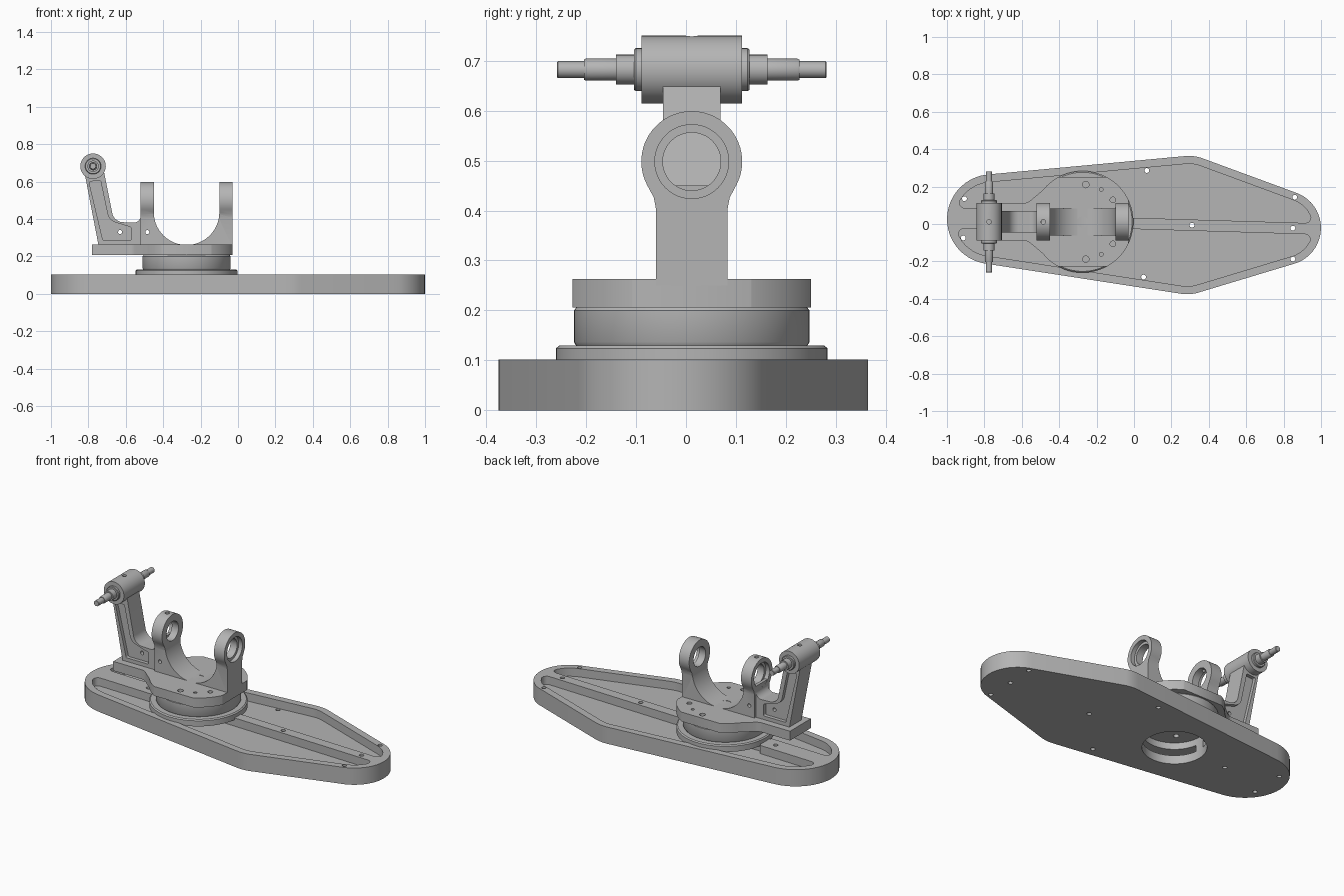
import bpy, bmesh
from math import sin, cos, pi, tan, radians
from mathutils import Vector
from mathutils.geometry import convex_hull_2d

if "Cube" in bpy.data.objects:
    bpy.data.objects.remove(bpy.data.objects["Cube"])

metal = bpy.data.materials.new("grey_metal")
metal.use_nodes = True
GREY = (0.46, 0.46, 0.46, 1)
metal.diffuse_color = GREY
metal.node_tree.nodes["Principled BSDF"].inputs["Base Color"].default_value = GREY

TX, CY = -0.275, 0.0115      # turntable axis and the mid-plane of the upper parts


def to_3d(axis, u, v, w):
    return {"x": (w, u, v), "y": (u, w, v), "z": (u, v, w)}[axis]


def finish(name, bm):
    bmesh.ops.remove_doubles(bm, verts=bm.verts, dist=1e-5)
    bmesh.ops.recalc_face_normals(bm, faces=bm.faces)
    mesh = bpy.data.meshes.new(name)
    bm.to_mesh(mesh)
    bm.free()
    obj = bpy.data.objects.new(name, mesh)
    bpy.context.collection.objects.link(obj)
    mesh.materials.append(metal)
    return obj


def prism(name, points, axis, lo, hi):
    bm = bmesh.new()
    low = [bm.verts.new(to_3d(axis, p[0], p[1], lo)) for p in points]
    high = [bm.verts.new(to_3d(axis, p[0], p[1], hi)) for p in points]
    bm.faces.new(low)
    bm.faces.new(high)
    for i in range(len(points)):
        j = (i + 1) % len(points)
        bm.faces.new((low[i], low[j], high[j], high[i]))
    return finish(name, bm)


def circle(u, v, r, n=48, start=0.0, end=2 * pi):
    full = end - start > 6.28
    steps = n if full else n - 1
    return [Vector((u + r * cos(start + (end - start) * i / steps),
                    v + r * sin(start + (end - start) * i / steps))) for i in range(n)]


def rod(axis, u, v, r, lo, hi, n=32):
    return prism("cutter", circle(u, v, r, n), axis, lo, hi)


def lathe(name, profile, axis, u, v, n=64):
    # Spin a (radius, height) profile around an axis
    bm = bmesh.new()
    rings = [[bm.verts.new(to_3d(axis, p.x, p.y, h)) for p in circle(u, v, max(r, 1e-7), n)]
             for r, h in profile]
    for a, b in zip(rings, rings[1:]):
        for i in range(n):
            j = (i + 1) % n
            bm.faces.new((a[i], a[j], b[j], b[i]))
    return finish(name, bm)


def rounded(corners, n=10):
    # Polygon from (u, v, fillet radius) corners
    out = []
    for i, (u, v, r) in enumerate(corners):
        p = Vector((u, v))
        a = (Vector(corners[i - 1][:2]) - p).normalized()
        b = (Vector(corners[(i + 1) % len(corners)][:2]) - p).normalized()
        if r == 0:
            out.append(p)
            continue
        half = a.angle(b) / 2
        centre = p + (a + b).normalized() * (r / sin(half))
        s, e = p + a * r / tan(half) - centre, p + b * r / tan(half) - centre
        for k in range(n + 1):
            out.append(centre + s.lerp(e, k / n).normalized() * r)
    return out


def hull(circles):
    pts = [p for c in circles for p in circle(*c)]
    return [pts[i] for i in convex_hull_2d(pts)]


def clip(points, nu, nv, d):
    # Keep the part of a convex polygon where n . p <= d
    n = Vector((nu, nv))
    out = []
    for i, q in enumerate(points):
        p = points[i - 1]
        dp, dq = n.dot(p) - d, n.dot(q) - d
        if dp * dq < 0:
            out.append(p.lerp(q, dp / (dp - dq)))
        if dq <= 0:
            out.append(q)
    return out


def boolean(obj, others, operation="DIFFERENCE"):
    bpy.context.view_layer.objects.active = obj
    for other in others:
        mod = obj.modifiers.new("cut", "BOOLEAN")
        mod.operation, mod.solver, mod.object = operation, "EXACT", other
        bpy.ops.object.modifier_apply(modifier=mod.name)
        bpy.data.objects.remove(other)


# Base plate: hull of end circles and mid shoulders
def base_outline(inset):
    return hull([(-0.76, 0, 0.24 - inset), (0.8, 0, 0.2 - inset),
                 (0.29, 0.16, 0.21 - inset), (0.29, -0.16, 0.21 - inset)])


base = prism("base_plate", base_outline(0), "z", 0, 0.102)


# Recessed pockets, rounded at their corners
def pocket(side, rib, line_start, line_end, r=0.028):
    a, b = Vector(line_start), Vector(line_end)
    d = (b - a).normalized()
    n = Vector((-d.y, d.x))
    area = clip(base_outline(0.042 + r), 0, -1, -(rib + r))
    area = clip(area, n.x, n.y, n.dot(a) - r)
    shape = hull([(p.x, p.y, r, 16) for p in area])
    return prism("cutter", [(p.x, p.y * side) for p in shape], "z", 0.052, 0.2)


cutters = [rod("z", TX, 0, 0.175, -0.1, 0.2, 64)]
for side in (1, -1):
    cutters.append(pocket(side, 0.03, (-0.57, 0.03), (-0.46, 0.26)))
    cutters.append(pocket(side, 0.055, (-0.13, 0.24), (0.12, 0.055)))
    for x, y in ((-0.91, 0.105), (0.06, 0.285), (0.855, 0.165)):
        cutters.append(rod("z", x, y * side, 0.013, -0.1, 0.2, 16))
for x in (-0.62, 0.31, 0.85):
    cutters.append(rod("z", x, 0, 0.013, -0.1, 0.2, 16))
boolean(base, cutters)
base.rotation_euler.z = -0.03
base.location.y = 0.003

# Turntable: bearing ring and drum with an open underside
turntable = lathe("turntable", [
    (0, 0.13), (0.175, 0.13), (0.175, 0.09), (0.272, 0.09), (0.272, 0.124), (0.265, 0.13),
    (0.232, 0.13), (0.236, 0.137), (0.236, 0.2), (0.231, 0.206), (0, 0.206)], "z", TX, 0)
boolean(turntable, [rod("z", TX, 0, 0.03, 0, 0.4)] + [
    rod("z", TX + 0.1 * cos(a), 0.1 * sin(a), 0.016, 0.1, 0.17, 16)
    for a in (pi / 4, 3 * pi / 4, 5 * pi / 4, 7 * pi / 4)])

# Swivel plate: trimmed disc with a tongue under the mast
disc = circle(TX, 0, 0.272, 96)
for nu, nv, d in ((0, 1, 0.239), (0, -1, 0.239), (1, 0, -0.03)):
    disc = clip(disc, nu, nv, d)
plate = prism("swivel_plate", disc, "z", 0.206, 0.263)
half = [(-0.78, 0.1, 0), (-0.57, 0.1, 0.06), (-0.47, 0.185, 0), (-0.3, 0.185, 0)]
tongue = prism("tongue", rounded(half + [(x, -y, r) for x, y, r in reversed(half)]),
               "z", 0.206, 0.263)
boolean(plate, [tongue], "UNION")
holes = [rod("z", TX, 0, 0.03, 0, 0.4)]
for side in (1, -1):
    for degrees, r in ((85, 0.017), (60, 0.01), (36, 0.015)):
        a = radians(degrees) * side
        holes.append(rod("z", TX + 0.2 * cos(a), 0.2 * sin(a), r, 0.225, 0.4, 20))
boolean(plate, holes)

# Yoke: two bored lugs joined by a U-shaped sweep
lug = [Vector((-0.072, 0.25)), Vector((0.072, 0.25)), Vector((0.072, 0.405)),
       Vector((0.076, 0.426))]
lug += circle(0, 0.498, 0.101, 44, radians(-28), radians(208))
lug += [Vector((-0.076, 0.426)), Vector((-0.072, 0.405))]
yoke = prism("yoke", lug, "x", -0.52, -0.03)
throat = rounded([(-0.45, 0.9, 0), (-0.45, 0.261, 0.174), (-0.1, 0.261, 0.174),
                  (-0.1, 0.9, 0)], 20)
boolean(yoke, [
    prism("cutter", throat, "y", -0.3, 0.3),
    rod("x", 0, 0.498, 0.058, -0.7, 0.2, 48),
    rod("x", 0, 0.498, 0.074, -0.055, 0.2, 48),
    rod("x", 0, 0.498, 0.074, -0.7, -0.495, 48),
    rod("z", -0.485, 0, 0.012, 0.53, 0.8, 16),
    rod("y", -0.485, 0.33, 0.011, -0.3, 0.3, 16)])

# Mast: leaning post with a recessed panel on each side
mast = prism("mast", rounded([
    (-0.745, 0.255, 0), (-0.823, 0.66, 0), (-0.718, 0.66, 0), (-0.663, 0.385, 0.06),
    (-0.519, 0.378, 0.04), (-0.519, 0.45, 0), (-0.5, 0.45, 0), (-0.5, 0.255, 0)]),
    "y", -0.058, 0.058)
panel = rounded([(-0.797, 0.6, 0.008), (-0.722, 0.285, 0.008), (-0.572, 0.285, 0.008),
                 (-0.572, 0.356, 0.008), (-0.69, 0.392, 0.06), (-0.735, 0.605, 0.008)])
boolean(mast, [prism("cutter", panel, "y", 0.036, 0.2),
               prism("cutter", panel, "y", -0.2, -0.036),
               rod("y", -0.63, 0.33, 0.011, -0.3, 0.3, 16)])

# Mast head: horizontal barrel with an oil hole
HX, HZ = -0.775, 0.682
head = rod("y", HX, HZ, 0.068, -0.101, 0.101, 48)
head.name = "mast_head"
boolean(head, [rod("z", HX, 0, 0.012, 0.71, 0.9, 16)])

# Stepped axle through the head
steps = [(0, 0.27), (0.015, 0.27), (0.017, 0.268), (0.017, 0.216), (0.02, 0.216),
         (0.022, 0.212), (0.022, 0.152), (0.03, 0.152), (0.03, 0.116), (0.04, 0.116),
         (0.043, 0.112), (0.043, 0.09)]
axle = lathe("axle", steps + [(r, -h) for r, h in reversed(steps)], "y", HX, HZ, 32)

# Shift the upper parts onto their mid-plane and smooth the curved faces
upper = (turntable, plate, yoke, mast, head, axle)
for obj in upper:
    obj.location.y = CY
bpy.ops.object.select_all(action="DESELECT")
for obj in upper + (base,):
    obj.select_set(True)
bpy.context.view_layer.objects.active = base
bpy.ops.object.shade_smooth_by_angle(angle=radians(30))
